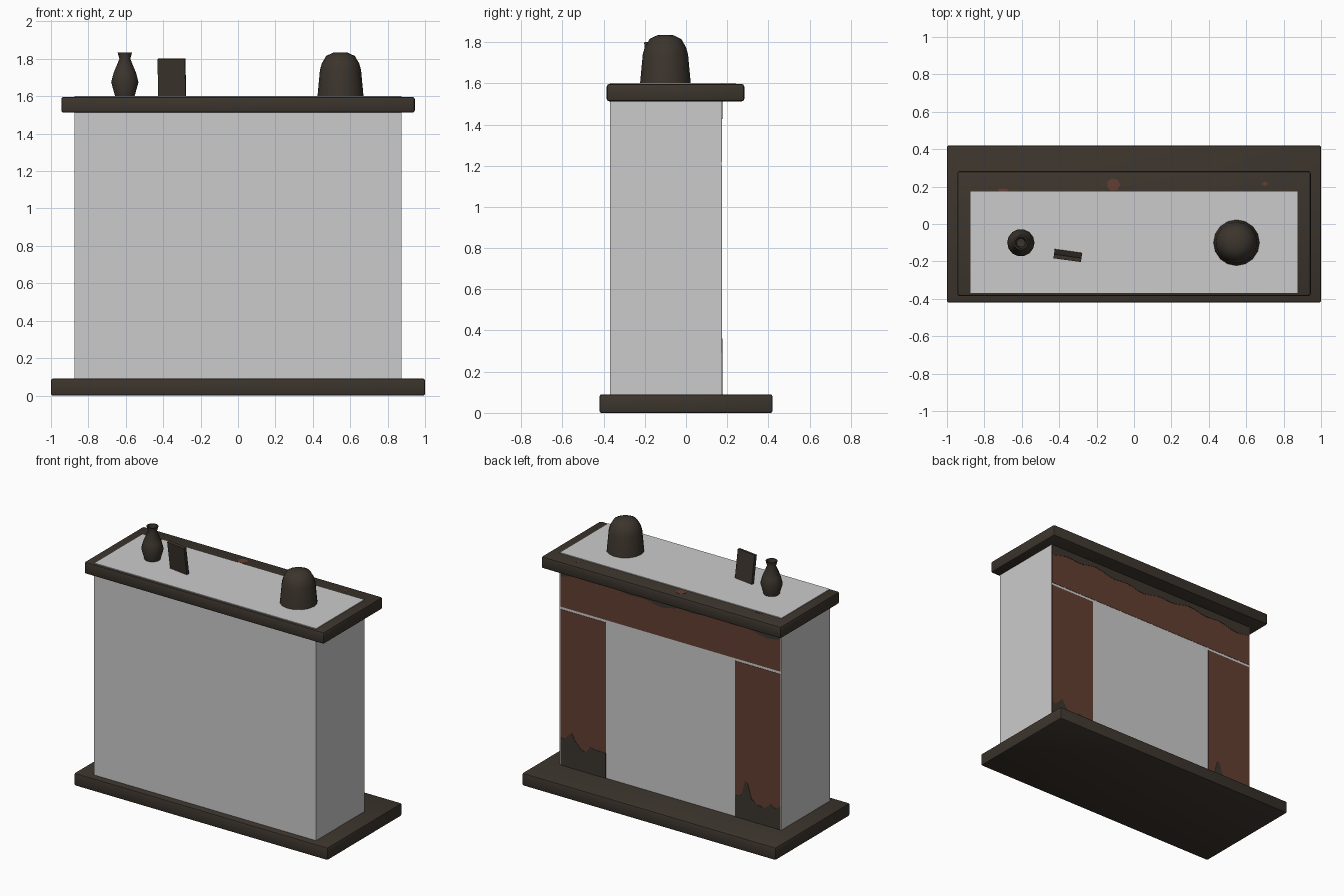
import bpy, bmesh, math
from mathutils import Matrix

if "Cube" in bpy.data.objects:
    bpy.data.objects.remove(bpy.data.objects["Cube"])


def material(name, rgb):
    m = bpy.data.materials.new(name)
    m.diffuse_color = (*rgb, 1)
    m.use_nodes = True
    m.node_tree.nodes["Principled BSDF"].inputs["Base Color"].default_value = m.diffuse_color
    return m


DARK = material("dark stone", (0.045, 0.035, 0.026))
BRICK = material("red brown brick", (0.125, 0.05, 0.032))
GREY = material("plain grey", (0.6, 0.6, 0.6))


def finish(name, bm, mat, smooth=False):
    bmesh.ops.recalc_face_normals(bm, faces=bm.faces)
    me = bpy.data.meshes.new(name)
    bm.to_mesh(me)
    bm.free()
    me.materials.append(mat)
    ob = bpy.data.objects.new(name, me)
    bpy.context.collection.objects.link(ob)
    if smooth:
        bpy.ops.object.select_all(action='DESELECT')
        ob.select_set(True)
        bpy.context.view_layer.objects.active = ob
        bpy.ops.object.shade_smooth_by_angle(angle=math.radians(40))
    return ob


def box(name, x, y, z, mat, bevel=0.0):
    bm = bmesh.new()
    bmesh.ops.create_cube(bm, size=1)
    for v in bm.verts:
        for i, (a, b) in enumerate((x, y, z)):
            v.co[i] = a + (v.co[i] + 0.5) * (b - a)
    if bevel:
        bmesh.ops.bevel(bm, geom=bm.edges[:], offset=bevel, segments=2,
                        profile=0.5, affect='EDGES')
    return finish(name, bm, mat, bool(bevel))


def plate(name, pts, mat, y=None, z=None, thick=0.002):
    """Thin cut-out: (x, z) outline facing +y, or (x, y) outline facing +z."""
    bm = bmesh.new()
    up = z is not None
    vs = [bm.verts.new((p[0], p[1], z) if up else (p[0], y, p[1])) for p in pts]
    f = bm.faces.new(vs)
    r = bmesh.ops.extrude_face_region(bm, geom=[f])
    for v in r["geom"]:
        if isinstance(v, bmesh.types.BMVert):
            v.co[2 if up else 1] += thick
    return finish(name, bm, mat)


def lathe(name, profile, loc, segs, mat):
    bm = bmesh.new()
    vs = [bm.verts.new((r, 0, z)) for r, z in profile]
    es = [bm.edges.new(p) for p in zip(vs, vs[1:])]
    bmesh.ops.spin(bm, geom=vs + es, cent=(0, 0, 0), axis=(0, 0, 1),
                   angle=math.tau, steps=segs)
    bmesh.ops.remove_doubles(bm, verts=bm.verts, dist=0.0005)
    bmesh.ops.translate(bm, verts=bm.verts, vec=loc)
    return finish(name, bm, mat, True)


# Main masses
box("hearth_slab", (-1, 1), (-0.42, 0.42), (0, 0.09), DARK, 0.01)
box("chimney_body", (-0.875, 0.875), (-0.37, 0.173), (0.085, 1.602), GREY)
box("mantel_shelf", (-0.945, 0.945), (-0.385, 0.283), (1.512, 1.597), DARK, 0.013)

# Brick facing on the fireplace side (+y)
Y = 0.173
for side, label in ((-1, "left"), (1, "right")):
    a, b = sorted((side * 0.51, side * 0.868))
    box(label + "_brick_pillar", (a, b), (Y, Y + 0.002), (0.09, 1.2), BRICK)
box("brick_lintel", (-0.868, 0.868), (Y, Y + 0.002), (1.218, 1.512), BRICK)

# Ragged soot at pillar feet: (distance from inner edge, height)
soot = {
    1: [(0, .18), (.05, .18), (.09, .18), (.12, .19), (.16, .14), (.2, .16),
        (.24, .2), (.27, .25), (.3, .22), (.33, .19), (.358, .2)],
    -1: [(0, .15), (.05, .17), (.08, .27), (.1, .26), (.13, .16), (.18, .13),
         (.23, .12), (.28, .16), (.32, .14), (.358, .17)],
}
for side, pts in soot.items():
    top = [(side * (0.51 + d), 0.09 + h) for d, h in pts]
    outline = [(side * 0.51, 0.09)] + top + [(side * 0.868, 0.09)]
    plate("pillar_soot_right" if side > 0 else "pillar_soot_left",
          outline, DARK, y=Y + 0.002)

# Ragged soot under the shelf
n = 32
edge = []
for i in range(n + 1):
    x = -0.868 + 1.736 * i / n
    edge.append((x, 1.512 - 0.06 - 0.015 * math.sin(7 * x + 1) - 0.01 * math.sin(23 * x)))
plate("lintel_soot", [(-0.868, 1.512)] + edge + [(0.868, 1.512)], DARK, y=Y + 0.002)

# Worn brick-coloured chips on the shelf
for i, (x, y, rx, ry) in enumerate(((-0.11, 0.21, .036, .034), (0.7, 0.215, .016, .01),
                                    (-0.7, 0.18, .03, .01))):
    ring = [(x + rx * math.cos(t * math.tau / 7), y + ry * math.sin(t * math.tau / 7))
            for t in range(7)]
    plate("shelf_chip_%d" % i, ring, BRICK, z=1.597)

# Ornaments
lathe("vase", [(0, 0), (.052, 0), (.073, .075), (.06, .125), (.029, .2), (.039, .235),
               (.031, .235), (.022, .2), (.03, .16), (0, .15)],
      (-0.605, -0.1, 1.6), 14, DARK)
lathe("domed_clock", [(0, 0), (.123, 0), (.11, .14), (.1, .175), (.077, .215), (.04, .233),
                      (0, .235)], (0.548, -0.1, 1.6), 16, DARK)
frame = box("picture_frame", (-0.074, 0.074), (-0.011, 0.011), (0, 0.2), DARK)
frame.matrix_world = (Matrix.Translation((-0.352, -0.155, 1.602))
                      @ Matrix.Rotation(math.radians(-8), 4, 'Z')
                      @ Matrix.Rotation(math.radians(8), 4, 'X'))
